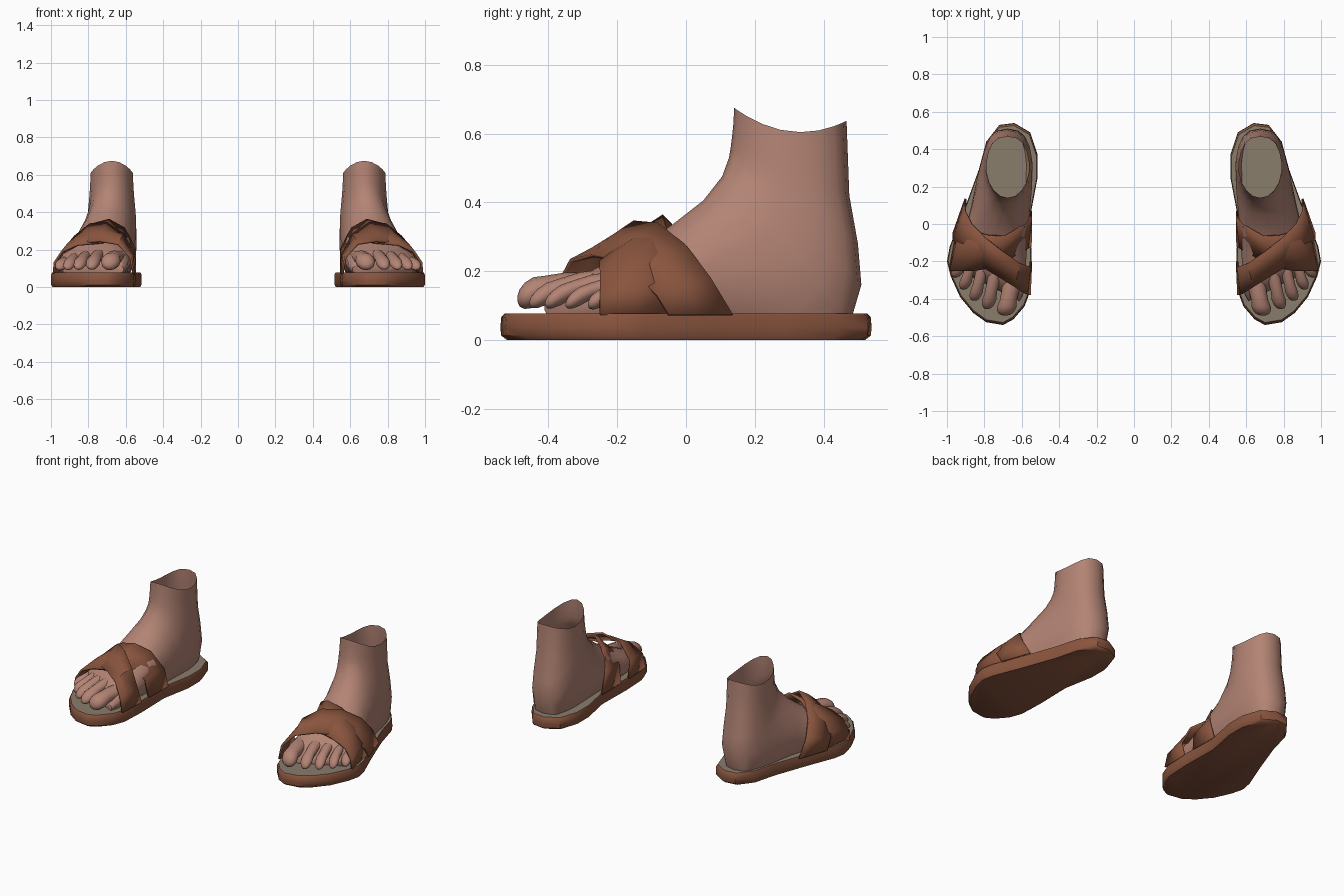
import bpy, bmesh
from math import sin, cos, pi
from mathutils import Vector

cube = bpy.data.objects.get("Cube")
if cube:
    bpy.data.objects.remove(cube, do_unlink=True)


def material(name, color):
    m = bpy.data.materials.new(name)
    m.use_nodes = True
    m.diffuse_color = (*color, 1)
    m.node_tree.nodes["Principled BSDF"].inputs["Base Color"].default_value = (*color, 1)
    return m


SKIN = material("skin", (0.45, 0.23, 0.175))
LEATHER = material("brown leather", (0.25, 0.09, 0.048))
INSOLE = material("grey insole", (0.25, 0.205, 0.15))


def loft(bm, rings, closed=True, cap_start=False, cap_end=False):
    """Skin a list of point rings with quads."""
    rows = [[bm.verts.new(p) for p in ring] for ring in rings]
    n = len(rows[0])
    for a, b in zip(rows, rows[1:]):
        for i in range(n if closed else n - 1):
            j = (i + 1) % n
            bm.faces.new((a[i], a[j], b[j], b[i]))
    if cap_start:
        bm.faces.new(rows[0][::-1])
    if cap_end:
        bm.faces.new(rows[-1])


def finish(bm, name, mats, angle=40, thickness=0):
    """Make the left-hand part and mirror it to the other side."""
    bmesh.ops.recalc_face_normals(bm, faces=bm.faces)
    mesh = bpy.data.meshes.new(name)
    bm.to_mesh(mesh)
    bm.free()
    for m in mats:
        mesh.materials.append(m)
    ob = bpy.data.objects.new(name, mesh)
    bpy.context.collection.objects.link(ob)
    bpy.ops.object.select_all(action="DESELECT")
    ob.select_set(True)
    bpy.context.view_layer.objects.active = ob
    bpy.ops.object.shade_smooth_by_angle(angle=angle * pi / 180)
    if thickness:
        solid = ob.modifiers.new("thickness", "SOLIDIFY")
        solid.thickness = thickness
        solid.offset = 0
    mirror = ob.modifiers.new("pair", "MIRROR")
    mirror.use_mirror_merge = False
    return ob


# Sole: footprint outline lofted upward, with the insole as its top face
OUTLINE = [(.64, .54), (.72, .53), (.79, .44), (.83, .29), (.91, .07), (.985, -.12),
           (1, -.2), (.98, -.28), (.93, -.39), (.86, -.475), (.79, -.525), (.70, -.54),
           (.645, -.51), (.585, -.44), (.555, -.36), (.548, -.19), (.553, .05),
           (.515, .25), (.515, .37), (.555, .49)]
bm = bmesh.new()
loft(bm, [[(.75 + (x - .75) * s, y * s, z) for x, y in OUTLINE]
          for s, z in ((.965, 0), (.995, .012), (1, .035), (.995, .066), (.975, .077))],
     cap_start=True, cap_end=True)
for f in bm.faces:
    if f.calc_center_median().z > .0765:
        f.material_index = 1
finish(bm, "sandal_sole", [LEATHER, INSOLE])

# Foot: sections fanning from the toe line, over the instep, to the open ankle
# top y, top z, bottom y, bottom z, centre x, half width, slant, rim dip
SECTIONS = [
    (-.33, .14, -.33, .05, .775, .165, .5, 0),
    (-.26, .20, -.28, .04, .775, .19, .5, 0),
    (-.15, .255, -.15, .02, .765, .19, .3, 0),
    (-.04, .335, 0, 0, .73, .165, .1, 0),
    (.05, .405, .16, 0, .71, .158, 0, 0),
    (.105, .475, .36, 0, .69, .148, 0, 0),
    (.125, .53, .475, .04, .68, .138, 0, 0),
    (.13, .56, .51, .16, .675, .13, 0, 0),
    (.135, .60, .50, .28, .675, .123, 0, 0),
    (.138, .63, .475, .42, .675, .118, 0, .01),
    (.14, .675, .467, .637, .675, .114, 0, .05)]
SEGS = 18


def section(ty, tz, by, bz, cx, w, slant, dip):
    ring = []
    for i in range(SEGS):
        a = 2 * pi * i / SEGS
        c, s = cos(a), sin(a)
        side = s if c > 0 else abs(s) ** .75 * (1 if s > 0 else -1)
        t = (1 - c) / 2
        ring.append((cx + w * side, ty + (by - ty) * t + slant * w * side,
                     tz + (bz - tz) * t - dip * s * s))
    return ring


bm = bmesh.new()
loft(bm, [section(*s) for s in SECTIONS], cap_start=True)
bmesh.ops.bisect_plane(bm, geom=bm.verts[:] + bm.edges[:] + bm.faces[:],
                       plane_co=(0, 0, .075), plane_no=(0, 0, 1), clear_inner=True)
finish(bm, "foot", [SKIN], 60)

# Toes: tapered tubes with a rounded pad at the tip
TOES = [("big_toe", (.645, -.28, .15), (.69, -.49), .05),
        ("second_toe", (.735, -.23, .175), (.785, -.455), .036),
        ("third_toe", (.80, -.20, .17), (.855, -.41), .033),
        ("fourth_toe", (.855, -.16, .16), (.912, -.35), .031),
        ("little_toe", (.905, -.12, .135), (.955, -.285), .031)]
PROFILE = [(0, 1.05), (.35, .95), (.6, .9), (.78, 1.05), (.9, .9), (.97, .6), (1, .2)]
for name, base, tip, r in TOES:
    start, end = Vector(base), Vector((*tip, .077 + r * .85))
    rings = []
    for t, k in PROFILE:
        c = start.lerp(end, t)
        c.z += .018 * sin(pi * t)
        rings.append([(c.x + r * k * cos(a), c.y, c.z + r * k * .85 * sin(a))
                      for a in (2 * pi * i / 12 for i in range(12))])
    bm = bmesh.new()
    loft(bm, rings, cap_start=True, cap_end=True)
    finish(bm, name, [SKIN], 60)


# Straps: two crossing bands, each spanned between its front and back edge
def strap(name, front, back):
    rows = [[Vector(f).lerp(Vector(b), t) for f, b in zip(front, back)]
            for t in (0, .5, 1)]
    # Bulge the middle slightly so the band wraps the foot
    for p in rows[1]:
        p.z += .008 if p.z > .1 else 0
    bm = bmesh.new()
    loft(bm, rows, closed=False)
    finish(bm, name, [LEATHER], 40, .012)


strap("upper_strap",
      [(.965, -.05, .072), (.965, -.085, .13), (.925, -.15, .19), (.84, -.21, .235),
       (.74, -.27, .245), (.64, -.335, .23), (.575, -.375, .16), (.558, -.38, .072)],
      [(.90, .135, .072), (.905, .07, .18), (.87, 0, .272), (.79, -.08, .336),
       (.70, -.15, .342), (.61, -.21, .28), (.556, -.23, .17), (.55, -.20, .072)])
strap("lower_strap",
      [(.985, -.25, .072), (.98, -.25, .13), (.94, -.25, .19), (.86, -.25, .225),
       (.75, -.23, .235), (.66, -.18, .245), (.57, -.13, .18), (.553, -.12, .072)],
      [(.945, -.03, .072), (.93, -.03, .17), (.87, -.035, .26), (.78, -.06, .335),
       (.69, -.065, .36), (.61, -.02, .315), (.55, .03, .2), (.55, .07, .072)])
